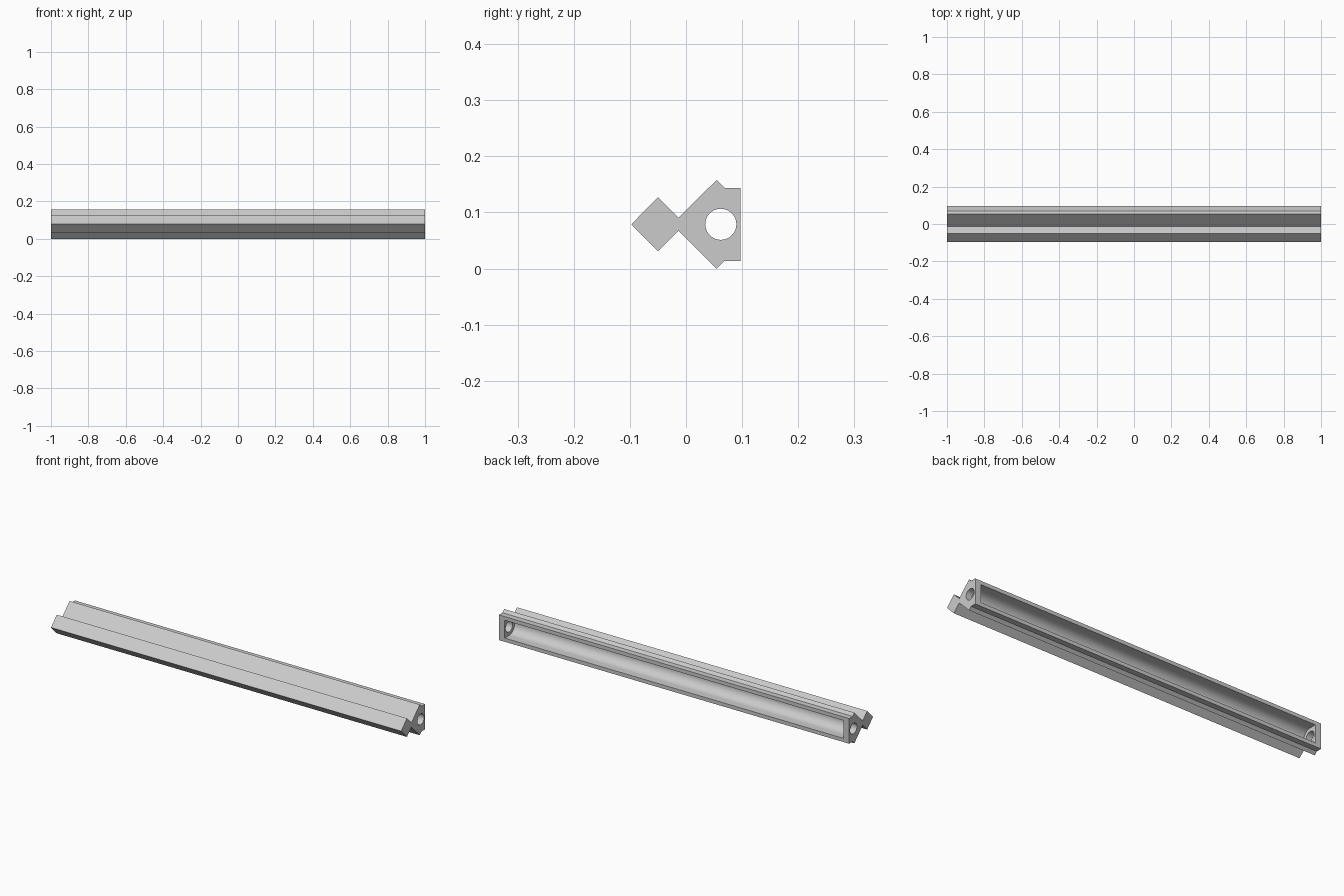
import bpy, bmesh, math

if "Cube" in bpy.data.objects:
    bpy.data.objects.remove(bpy.data.objects["Cube"])

CZ = 0.079            # height of the symmetry axis
BORE_Y = 0.062        # centre of the end bores and the trough


def extrude_profile(name, pts, half_len):
    """Extrude a (y, z) outline along x, centred on x = 0."""
    bm = bmesh.new()
    face = bm.faces.new([bm.verts.new((-half_len, y, z + CZ)) for y, z in pts])
    out = bmesh.ops.extrude_face_region(bm, geom=[face])
    new = [v for v in out["geom"] if isinstance(v, bmesh.types.BMVert)]
    bmesh.ops.translate(bm, verts=new, vec=(2 * half_len, 0, 0))
    bmesh.ops.recalc_face_normals(bm, faces=bm.faces)
    mesh = bpy.data.meshes.new(name)
    bm.to_mesh(mesh)
    bm.free()
    ob = bpy.data.objects.new(name, mesh)
    bpy.context.collection.objects.link(ob)
    return ob


def arc(radius, start, end, steps):
    return [(BORE_Y + radius * math.cos(start + (end - start) * i / steps),
             radius * math.sin(start + (end - start) * i / steps))
            for i in range(steps + 1)]


# Rail: diamond nose, narrow neck, arrow-shaped body with a stepped back
upper = [(-0.05, 0.048), (-0.0134, 0.0114), (0.0545, 0.079),
         (0.0687, 0.065), (0.0975, 0.065)]
outline = [(-0.0975, 0)] + upper + [(y, -z) for y, z in reversed(upper)]
rail = extrude_profile("rail", outline, 1.0)
grey = bpy.data.materials.new("light grey")
grey.diffuse_color = (0.6, 0.6, 0.6, 1)
grey.use_nodes = True
grey.node_tree.nodes["Principled BSDF"].inputs["Base Color"].default_value = grey.diffuse_color
rail.data.materials.append(grey)

# Round-bottomed trough open at the back, closed by end walls
R = 0.046
trough = extrude_profile(
    "trough_cutter",
    [(0.15, R)] + arc(R, math.pi / 2, math.pi * 1.5, 32) + [(0.15, -R)], 0.967)

# Bores through both end walls
bore = extrude_profile("bore_cutter", arc(0.0277, 0, 2 * math.pi, 48)[:-1], 1.1)

bpy.context.view_layer.objects.active = rail
rail.select_set(True)
for cutter in (trough, bore):
    cutter.hide_render = True
    mod = rail.modifiers.new("cut", 'BOOLEAN')
    mod.operation = 'DIFFERENCE'
    mod.solver = 'EXACT'
    mod.object = cutter
    bpy.ops.object.modifier_apply(modifier=mod.name)
    bpy.data.objects.remove(cutter)

bpy.ops.object.shade_smooth_by_angle(angle=math.radians(30))
